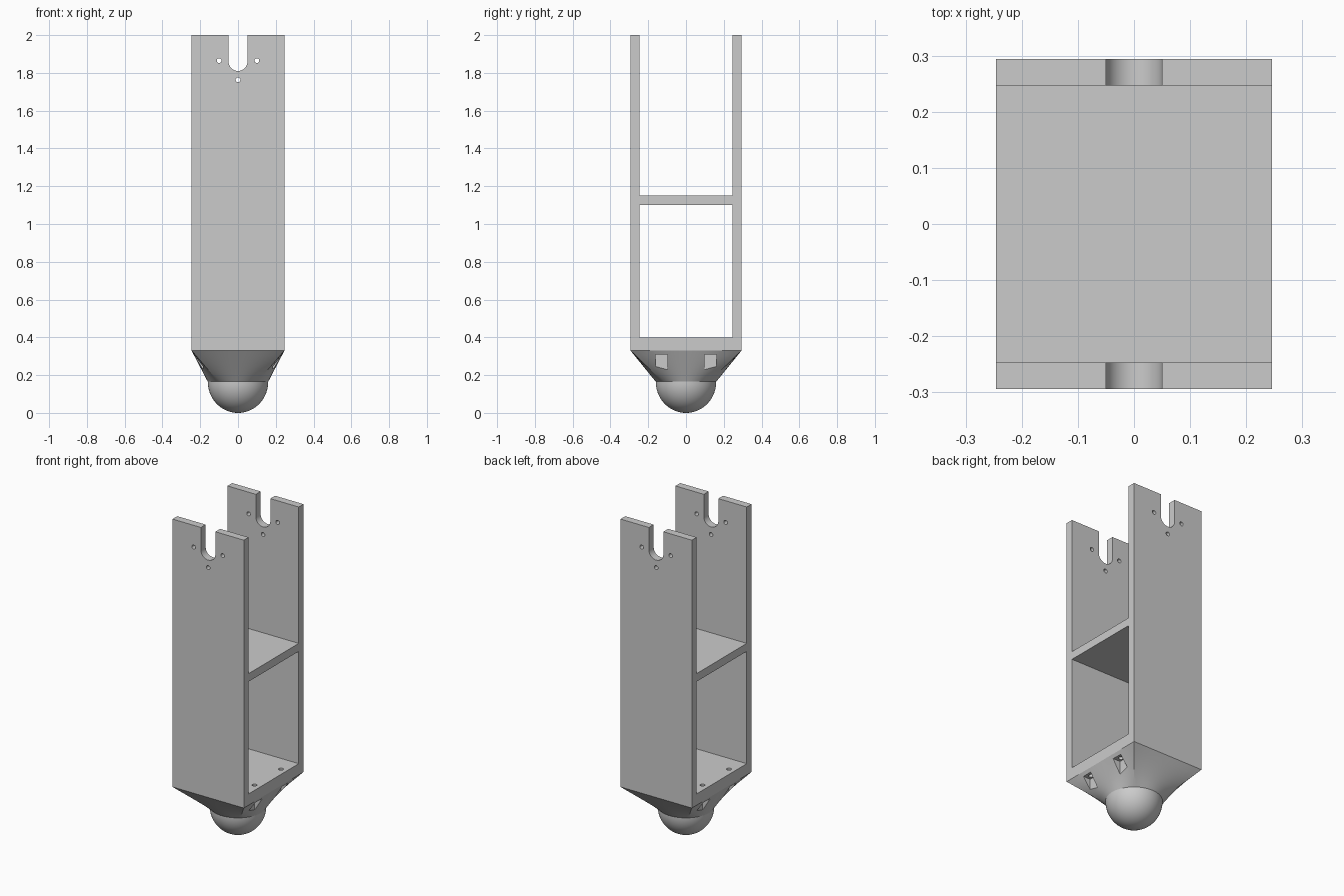
import bpy, bmesh, math
from mathutils import Vector

if "Cube" in bpy.data.objects:
    bpy.data.objects.remove(bpy.data.objects["Cube"])

HX, HY, INNER = 0.246, 0.294, 0.247      # half width, half depth, inner wall face
Z_BASE, Z_NECK, R = 0.33, 0.165, 0.16    # slab underside, dome rim, dome radius
SEG = 20                                 # points along each side of the loft

grey = bpy.data.materials.new("plain_grey")
grey.diffuse_color = (0.6, 0.6, 0.6, 1)
grey.use_nodes = True
grey.node_tree.nodes["Principled BSDF"].inputs["Base Color"].default_value = grey.diffuse_color


def make(name, bm):
    bmesh.ops.recalc_face_normals(bm, faces=bm.faces)
    me = bpy.data.meshes.new(name)
    bm.to_mesh(me)
    bm.free()
    me.materials.append(grey)
    ob = bpy.data.objects.new(name, me)
    bpy.context.collection.objects.link(ob)
    return ob


def prism(points, move):
    """Closed polygon swept along a vector, used as a cutter."""
    bm = bmesh.new()
    face = bm.faces.new([bm.verts.new(p) for p in points])
    ext = bmesh.ops.extrude_face_region(bm, geom=[face])
    bmesh.ops.translate(bm, vec=Vector(move),
                        verts=[g for g in ext["geom"] if isinstance(g, bmesh.types.BMVert)])
    ob = make("cutter", bm)
    ob.hide_render = True
    return ob


def box(x0, x1, y0, y1, z0, z1):
    return prism([(x0, y0, z0), (x1, y0, z0), (x1, y1, z0), (x0, y1, z0)], (0, 0, z1 - z0))


def arc(r, a0, a1, n):
    return [(r * math.cos(a0 + (a1 - a0) * i / n), r * math.sin(a0 + (a1 - a0) * i / n))
            for i in range(n + 1)]


# matching points on the rectangle and on the circle below it
ca = math.atan2(HY, HX)
corners = [(HX, -HY, -ca), (HX, HY, ca), (-HX, HY, math.pi - ca),
           (-HX, -HY, math.pi + ca), (HX, -HY, 2 * math.pi - ca)]
rect, circ = [], []
for (x0, y0, a0), (x1, y1, a1) in zip(corners, corners[1:]):
    for i in range(SEG):
        t = i / SEG
        a = a0 + (a1 - a0) * t
        rect.append((x0 + (x1 - x0) * t, y0 + (y1 - y0) * t))
        circ.append((R * math.cos(a), R * math.sin(a)))

# solid body: box, loft from rectangle to circle, round dome
levels = [[(x, y, 2.0) for x, y in rect]]
for k in range(7):
    t = k / 6
    levels.append([(p[0] * (1 - t) + q[0] * t, p[1] * (1 - t) + q[1] * t,
                    Z_BASE + (Z_NECK - Z_BASE) * t) for p, q in zip(rect, circ)])
for k in range(1, 18):
    a = k / 18 * math.pi / 2
    levels.append([(x * math.cos(a), y * math.cos(a), Z_NECK * (1 - math.sin(a))) for x, y in circ])

bm = bmesh.new()
rings = [[bm.verts.new(p) for p in lv] for lv in levels]
n = len(rect)
bm.faces.new(rings[0])
for a, b in zip(rings, rings[1:]):
    for i in range(n):
        bm.faces.new((a[i], a[(i + 1) % n], b[(i + 1) % n], b[i]))
tip = bm.verts.new((0, 0, 0))
for i in range(n):
    bm.faces.new((rings[-1][i], rings[-1][(i + 1) % n], tip))
# merge the flat wall strips into single faces
bm.normal_update()
strips = [e for e in bm.edges if abs(e.verts[0].co.z - e.verts[1].co.z) > 1
          and e.calc_face_angle(0) < 0.01]
bmesh.ops.dissolve_edges(bm, edges=strips, use_verts=False)
body = make("bracket_body", bm)

# two bays between the walls, above and below the shelf
cutters = [box(-0.5, 0.5, -INNER, INNER, 0.40, 1.10),
           box(-0.5, 0.5, -INNER, INNER, 1.15, 2.5)]

# round-bottomed axle slot through both walls
slot = [(x, -0.5, 1.86 + z) for x, z in arc(0.05, math.pi, 2 * math.pi, 24)]
cutters.append(prism(slot + [(0.05, -0.5, 2.5), (-0.05, -0.5, 2.5)], (0, 1, 0)))

# screw holes around the slot
for hx, hz in ((-0.1, 1.865), (0.1, 1.865), (0, 1.763)):
    cutters.append(prism([(hx + x, -0.5, hz + z)
                          for x, z in arc(0.0125, 0, 2 * math.pi, 24)[:-1]], (0, 1, 0)))

# nut pockets in the sloping sides, with bolt holes up through the floor
for sx in (-1, 1):
    for sy in (-1, 1):
        xs = sorted((sx * 0.184, sx * 0.4))
        ys = sorted((sy * 0.098, sy * 0.162))
        cutters.append(box(*xs, *ys, 0.19, 0.31))
        cutters.append(prism([(sx * 0.205 + x, sy * 0.13 + y, 0.30)
                              for x, y in arc(0.014, 0, 2 * math.pi, 24)[:-1]], (0, 0, 0.15)))

bpy.context.view_layer.objects.active = body
body.select_set(True)
for c in cutters:
    mod = body.modifiers.new("cut", "BOOLEAN")
    mod.operation = "DIFFERENCE"
    mod.solver = "EXACT"
    mod.object = c
    bpy.ops.object.modifier_apply(modifier=mod.name)
    bpy.data.objects.remove(c)

bpy.ops.object.shade_smooth_by_angle(angle=math.radians(20))
